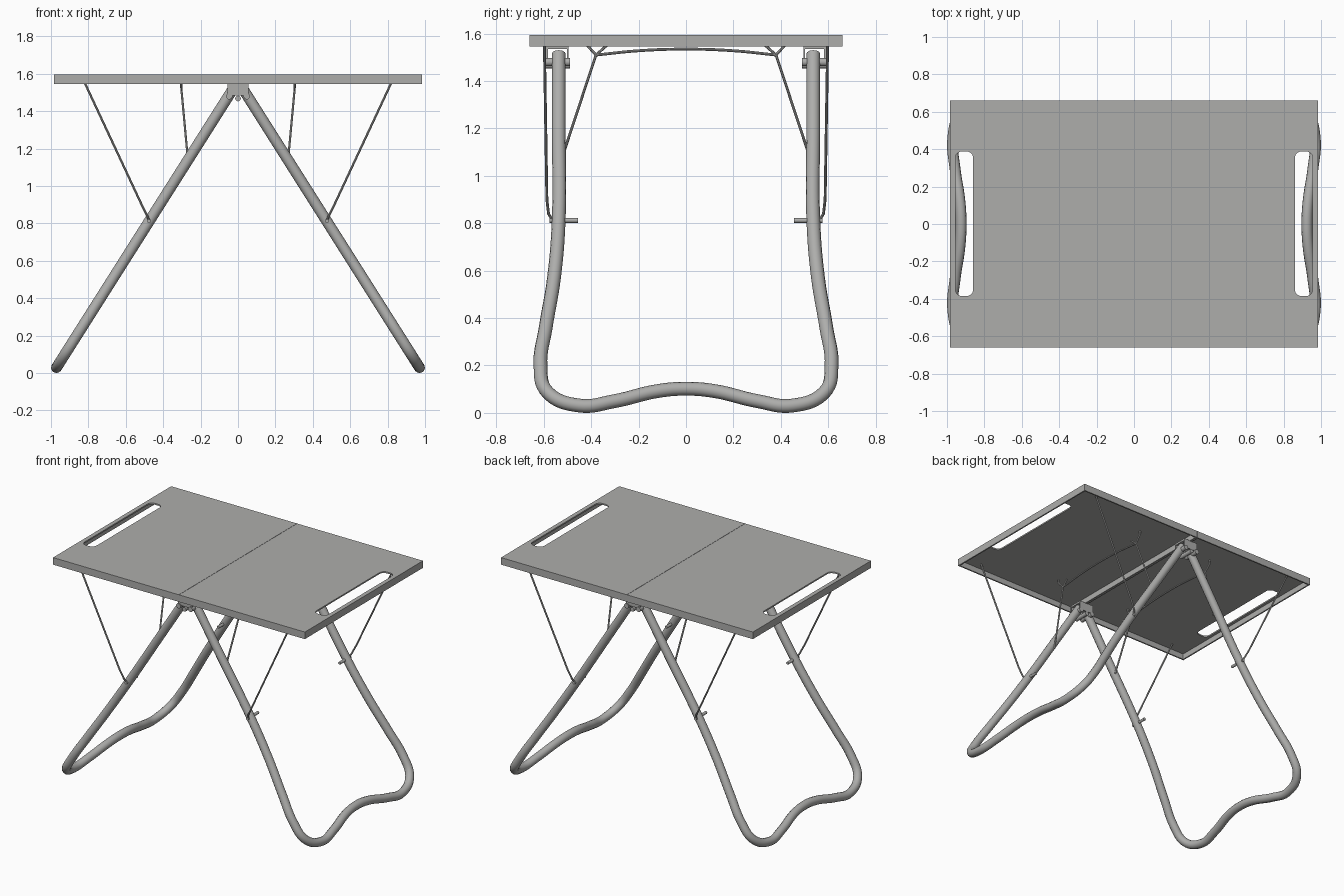
import bpy, math
from mathutils import Vector

if "Cube" in bpy.data.objects:
    bpy.data.objects.remove(bpy.data.objects["Cube"])

grey = bpy.data.materials.new("aluminium grey")
grey.diffuse_color = (0.42, 0.42, 0.41, 1)
grey.use_nodes = True
grey.node_tree.nodes["Principled BSDF"].inputs["Base Color"].default_value = grey.diffuse_color


def finish(ob, name, smooth=False):
    ob.name = name
    ob.data.materials.clear()
    ob.data.materials.append(grey)
    if smooth:
        bpy.ops.object.select_all(action='DESELECT')
        ob.select_set(True)
        bpy.context.view_layer.objects.active = ob
        bpy.ops.object.shade_smooth_by_angle(angle=math.radians(40))
    return ob


def box(name, lo, hi):
    lo, hi = Vector(lo), Vector(hi)
    bpy.ops.mesh.primitive_cube_add(size=1, location=(lo + hi) / 2)
    ob = bpy.context.object
    ob.scale = hi - lo
    bpy.ops.object.transform_apply(location=False, rotation=False, scale=True)
    return finish(ob, name)


def pin(name, x, z, y0, y1, r):
    """Cylinder lying along y."""
    bpy.ops.mesh.primitive_cylinder_add(vertices=20, radius=r, depth=abs(y1 - y0),
                                        location=(x, (y0 + y1) / 2, z),
                                        rotation=(math.pi / 2, 0, 0))
    return finish(bpy.context.object, name, True)


def tube(name, pts, r, res=3, curved=True):
    """Round tube through the points."""
    cu = bpy.data.curves.new(name, 'CURVE')
    cu.dimensions = '3D'
    cu.bevel_depth, cu.bevel_resolution, cu.use_fill_caps = r, res, True
    cu.resolution_u = 8
    if curved:
        sp = cu.splines.new('BEZIER')
        sp.bezier_points.add(len(pts) - 1)
        for b, p in zip(sp.bezier_points, pts):
            b.co = p
            b.handle_left_type = b.handle_right_type = 'AUTO'
    else:
        sp = cu.splines.new('POLY')
        sp.points.add(len(pts) - 1)
        for b, p in zip(sp.points, pts):
            b.co = (*p, 1)
    ob = bpy.data.objects.new(name, cu)
    bpy.context.collection.objects.link(ob)
    bpy.ops.object.select_all(action='DESELECT')
    ob.select_set(True)
    bpy.context.view_layer.objects.active = ob
    bpy.ops.object.convert(target='MESH')
    return finish(bpy.context.object, name, True)


def cut(ob, cutter):
    m = ob.modifiers.new("cut", 'BOOLEAN')
    m.operation, m.solver, m.object = 'DIFFERENCE', 'EXACT', cutter
    bpy.context.view_layer.objects.active = ob
    bpy.ops.object.modifier_apply(modifier=m.name)
    bpy.data.objects.remove(cutter)


def span(a, b):
    return min(a, b), max(a, b)


def leg_x(z):
    """Distance of the sloping leg plane from the centre at height z."""
    return 0.045 + (1.49 - z) * 0.925 / 1.46


# half outline of the leg loop: (y, z) from hinge to the middle of the foot
LEG = [(0.537, 1.515), (0.537, 1.2), (0.537, 0.82), (0.557, 0.57), (0.592, 0.36),
       (0.614, 0.20), (0.585, 0.088), (0.45, 0.031), (0.30, 0.05), (0.12, 0.092), (0, 0.102)]

for s, side in ((-1, "left"), (1, "right")):
    # table half: open-bottomed tray with a rounded handle slot
    a, b = span(s * 0.001, s * 0.985)
    top = box(side + "_table_half", (a, -0.66, 1.545), (b, 0.66, 1.595))
    cut(top, box("hollow", (a + 0.01, -0.65, 1.5), (b - 0.01, 0.65, 1.585)))
    a, b = span(s * 0.86, s * 0.955)
    slot = box("slot", (a, -0.385, 1.57), (b, 0.388, 1.62))
    bev = slot.modifiers.new("round", 'BEVEL')
    bev.width, bev.segments = 0.035, 6
    bev.limit_method = 'WEIGHT'
    w = slot.data.attributes.new("bevel_weight_edge", 'FLOAT', 'EDGE')
    for e in slot.data.edges:
        p, q = (slot.data.vertices[i].co for i in e.vertices)
        w.data[e.index].value = 1.0 if abs(p.z - q.z) > 0.01 else 0.0
    bpy.context.view_layer.objects.active = slot
    bpy.ops.object.modifier_apply(modifier=bev.name)
    cut(top, slot)

    # bent leg loop
    loop = LEG + [(-y, z) for y, z in LEG[-2::-1]]
    tube(side + "_leg_loop", [(s * leg_x(z), y, z) for y, z in loop], 0.029, 4)

    # arched stretcher wire under the top
    tube(side + "_stretcher", [(s * 0.302, y, z) for y, z in
         ((-0.38, 1.51), (-0.2, 1.528), (0, 1.535), (0.2, 1.528), (0.38, 1.51))], 0.006, 2)

    for t, end in ((-1, "front"), (1, "back")):
        n = side + "_" + end
        # outer brace rod hooked into the leg pin
        tube(n + "_brace", [(s * 0.835, t * 0.598, 1.585), (s * 0.515, t * 0.587, 0.90),
                            (s * 0.485, t * 0.58, 0.84), (s * 0.475, t * 0.565, 0.815)],
             0.006, 2, False)
        pin(n + "_leg_pin", s * 0.475, 0.812, t * 0.455, t * 0.575, 0.01)
        # inner brace rod with its forked upper end
        tube(n + "_inner_brace", [(s * 0.265, t * 0.512, 1.11), (s * 0.302, t * 0.38, 1.51),
                                  (s * 0.305, t * 0.335, 1.55)], 0.006, 2, False)
        tube(n + "_fork", [(s * 0.302, t * 0.38, 1.51), (s * 0.305, t * 0.425, 1.56),
                           (s * 0.305, t * 0.425, 1.587)], 0.006, 2, False)
        # hinge bolt of the leg
        pin(n + "_hinge_bolt", s * 0.047, 1.48, t * 0.49, t * 0.6, 0.017)

for t, end in ((-1, "front"), (1, "back")):
    # hinge bracket: two cheeks and a bridge
    for y0, y1, part in ((0.495, 0.503, "inner_cheek"), (0.582, 0.592, "outer_cheek")):
        a, b = span(t * y0, t * y1)
        box(end + "_bracket_" + part, (-0.056, a, 1.485), (0.056, b, 1.548))
    a, b = span(t * 0.495, t * 0.592)
    box(end + "_bracket_bridge", (-0.056, a, 1.535), (0.056, b, 1.548))
    pin(end + "_centre_bolt", 0, 1.468, t * 0.49, t * 0.6, 0.015)
